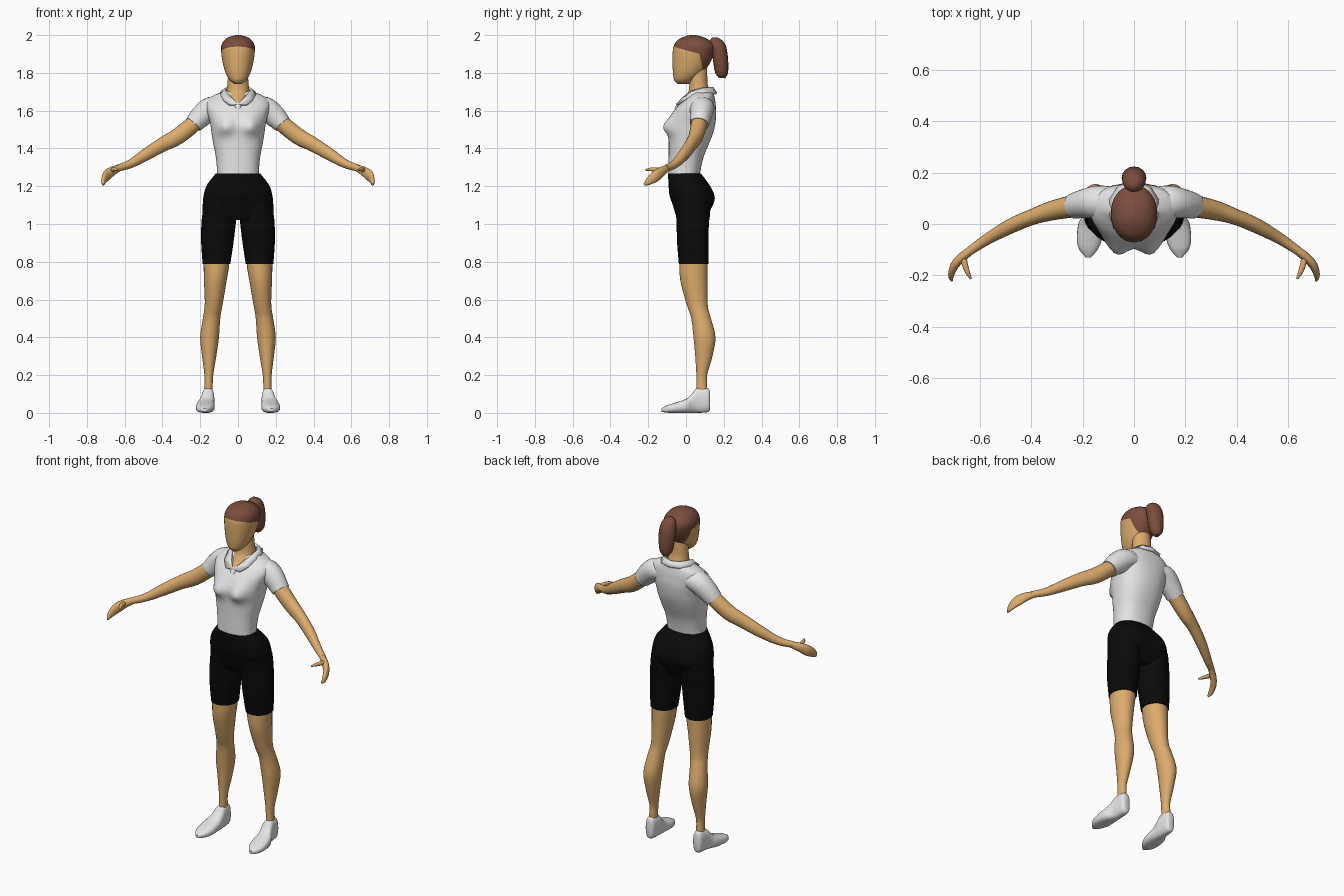
import bpy, bmesh, math
from mathutils import Vector


def material(name, rgb):
    m = bpy.data.materials.new(name)
    m.diffuse_color = (*rgb, 1)
    return m


SKIN = material("skin tan", (0.72, 0.41, 0.15))
HAIR = material("hair brown", (0.20, 0.075, 0.045))
WHITE = material("cloth white", (0.78, 0.78, 0.78))
BLACK = material("shorts black", (0.003, 0.003, 0.003))


def resample(keys, steps):
    """Smooth interpolation through the key sections."""
    out = []
    for i in range(len(keys) - 1):
        a, b, c, d = (keys[max(i - 1, 0)], keys[i], keys[i + 1], keys[min(i + 2, len(keys) - 1)])
        for s in range(steps):
            t = s / steps
            out.append([0.5 * (2 * q + (r - p) * t + (2 * p - 5 * q + 4 * r - w) * t * t
                               + (3 * q - p - 3 * r + w) * t ** 3)
                        for p, q, r, w in zip(a, b, c, d)])
    return out + [list(keys[-1])]


def finish(name, bm, mats, mirror=False, angle=50):
    bmesh.ops.recalc_face_normals(bm, faces=bm.faces[:])
    me = bpy.data.meshes.new(name)
    bm.to_mesh(me)
    bm.free()
    for m in mats:
        me.materials.append(m)
    ob = bpy.data.objects.new(name, me)
    bpy.context.collection.objects.link(ob)
    bpy.ops.object.select_all(action='DESELECT')
    ob.select_set(True)
    bpy.context.view_layer.objects.active = ob
    bpy.ops.object.shade_smooth_by_angle(angle=math.radians(angle))
    if mirror:
        ob.modifiers.new("mirror", 'MIRROR')
    return ob


def skin_rings(rings):
    bm = bmesh.new()
    vs = [[bm.verts.new(p) for p in r] for r in rings]
    n = len(vs[0])
    for a, b in zip(vs, vs[1:]):
        for i in range(n):
            j = (i + 1) % n
            bm.faces.new((a[i], a[j], b[j], b[i]))
    bm.faces.new(vs[0][::-1])
    bm.faces.new(vs[-1])
    return bm


def power(v, p):
    return math.copysign(abs(v) ** (2 / p), v)


def loft(keys, axis='z', p=2.0, n=28, steps=4):
    """Sections (position, min, max, min, max) stacked along z or y."""
    rings = []
    for h, a0, a1, b0, b1 in resample(keys, steps):
        ring = []
        for i in range(n):
            t = 2 * math.pi * i / n
            a = (a0 + a1) / 2 + (a1 - a0) / 2 * power(math.cos(t), p)
            b = (b0 + b1) / 2 + (b1 - b0) / 2 * power(math.sin(t), p)
            ring.append((a, b, h) if axis == 'z' else (a, h, b))
        rings.append(ring)
    return skin_rings(rings)


def tube(keys, n=20, steps=4):
    """Path sections (x, y, z, side radius, upright radius)."""
    ks = resample(keys, steps)
    pts = [Vector(k[:3]) for k in ks]
    rings = []
    for i, k in enumerate(ks):
        t = (pts[min(i + 1, len(pts) - 1)] - pts[max(i - 1, 0)]).normalized()
        u = t.cross(Vector((0, 0, 1))).normalized()
        v = u.cross(t)
        rings.append([pts[i] + u * k[3] * math.cos(a) + v * k[4] * math.sin(a)
                      for a in (2 * math.pi * j / n for j in range(n))])
    return skin_rings(rings)


def sym(keys):
    return [(z, -w, w, y0, y1) for z, w, y0, y1 in keys]


def bulge(bm, side, amount, x, z, sx, up, down):
    """Pair of soft rounded swellings on the front (-1) or back (+1)."""
    for v in bm.verts:
        if (v.co.y - 0.03) * side > 0:
            s = up if v.co.z > z else down
            v.co.y += side * amount * math.exp(-((abs(v.co.x) - x) / sx) ** 2 - ((v.co.z - z) / s) ** 2)


# Shirt body
shirt = loft(sym([
    (1.255, .112, -.093, .073), (1.30, .112, -.093, .08), (1.36, .118, -.092, .095),
    (1.42, .13, -.092, .12), (1.48, .14, -.092, .143), (1.53, .147, -.092, .155),
    (1.58, .16, -.075, .16), (1.62, .17, -.048, .158), (1.65, .165, -.018, .155),
    (1.675, .14, .01, .15), (1.695, .095, .02, .145), (1.705, .06, .03, .13)]), p=2.3, n=48)
bulge(shirt, -1, .036, .068, 1.51, .045, .055, .04)
finish("shirt_body", shirt, [WHITE])

# Sleeves
finish("sleeve", tube([
    (.08, .085, 1.615, .06, .05), (.14, .085, 1.612, .065, .062), (.19, .08, 1.575, .057, .06),
    (.235, .07, 1.528, .05, .049)], n=24), [WHITE], True)

# Collar: folded band round the neck with pointed front tips
inner = [(0, -.045, 1.632), (.035, -.012, 1.668), (.06, .03, 1.70), (.065, .08, 1.715),
         (.045, .125, 1.72), (0, .14, 1.72)]
outer = [(.045, -.05, 1.632), (.078, -.012, 1.655), (.092, .04, 1.682), (.092, .095, 1.692),
         (.06, .145, 1.692), (0, .16, 1.69)]
bm = bmesh.new()
rows = [[bm.verts.new(p) for p in row] for row in (inner, outer)]
for i in range(5):
    bm.faces.new((rows[0][i], rows[0][i + 1], rows[1][i + 1], rows[1][i]))
collar = finish("collar", bm, [WHITE], True)
sol = collar.modifiers.new("thickness", 'SOLIDIFY')
sol.thickness = .014
sol.offset = 0

# Button placket below the collar
finish("placket", loft([(1.612, -.012, .012, -.062, -.04), (1.632, -.018, .018, -.05, -.03),
                        (1.645, -.012, .012, -.038, -.02)], n=12), [WHITE])

# Shorts: hips and legs
hips = loft(sym([
    (1.268, .117, -.095, .078), (1.24, .14, -.094, .10), (1.20, .168, -.092, .125),
    (1.15, .182, -.087, .135), (1.10, .187, -.07, .135), (1.05, .188, -.055, .118),
    (1.02, .17, -.04, .10)]), p=2.2, n=48)
bulge(hips, 1, .024, .08, 1.14, .06, .06, .05)
finish("shorts_hips", hips, [BLACK])
finish("shorts_leg", loft([
    (1.12, .02, .182, -.06, .125), (1.05, .008, .189, -.053, .127), (1.0, .012, .194, -.05, .121),
    (.90, .024, .195, -.047, .12), (.788, .041, .187, -.038, .12)], p=2.1), [BLACK], True)

# Legs
finish("leg", loft([
    (.83, .046, .183, -.036, .115), (.78, .047, .182, -.035, .115), (.70, .06, .180, -.03, .114),
    (.60, .077, .176, -.004, .114), (.55, .086, .178, .012, .118), (.50, .094, .186, .028, .132),
    (.40, .101, .200, .04, .156), (.30, .115, .190, .049, .14), (.20, .131, .178, .055, .112),
    (.14, .134, .178, .055, .112), (.10, .134, .178, .055, .112)]), [SKIN], True)

# Shoes
finish("shoe", loft([
    (.127, .14, .175, .02, .11), (.115, .13, .185, .004, .13), (.06, .125, .192, 0, .132),
    (.03, .125, .202, 0, .10), (0, .124, .217, 0, .074), (-.06, .126, .223, 0, .053),
    (-.10, .142, .213, .001, .04), (-.13, .168, .188, .006, .024)], axis='y', p=2.6, n=20),
    [WHITE], True)

# Arms, hands and thumbs
finish("arm", tube([
    (.18, .08, 1.58, .04, .04), (.235, .07, 1.53, .043, .044), (.32, .052, 1.463, .038, .044),
    (.395, .028, 1.423, .031, .039), (.48, -.008, 1.372, .029, .033),
    (.57, -.058, 1.318, .022, .023), (.64, -.105, 1.295, .017, .018)]), [SKIN], True)
finish("hand", tube([
    (.625, -.095, 1.298, .016, .017), (.665, -.125, 1.28, .018, .025), (.695, -.155, 1.257, .017, .03),
    (.709, -.185, 1.235, .014, .024), (.713, -.207, 1.218, .010, .015),
    (.71, -.222, 1.209, .004, .005)], n=16), [SKIN], True)
finish("thumb", tube([
    (.665, -.12, 1.285, .012, .012), (.66, -.155, 1.288, .012, .012),
    (.648, -.19, 1.289, .009, .009), (.635, -.214, 1.286, .004, .004)], n=12), [SKIN], True)

# Neck, running down into the open collar
finish("neck", loft(sym([
    (1.62, .012, -.046, .06), (1.645, .033, -.037, .09), (1.67, .05, -.012, .11),
    (1.70, .06, .012, .125), (1.74, .056, .018, .115), (1.80, .052, .015, .112),
    (1.85, .05, .01, .11)])), [SKIN])

# Head, with the hairline cut in along two planes
head = loft(sym([
    (1.742, .02, -.045, .02), (1.762, .045, -.063, .045), (1.80, .066, -.069, .09),
    (1.85, .08, -.071, .126), (1.90, .088, -.071, .147), (1.94, .089, -.066, .15),
    (1.97, .075, -.048, .128), (1.99, .048, -.015, .09), (2.0, .012, .02, .05)]), p=2.1, n=36)
cuts = [(Vector((0, -.07, 1.94)), Vector((0, .28, 1)).normalized()),
        (Vector((0, .07, 1.90)), Vector((0, 1, .25)).normalized())]
for co, no in cuts:
    bmesh.ops.bisect_plane(head, geom=head.verts[:] + head.edges[:] + head.faces[:],
                           plane_co=co, plane_no=no, dist=1e-5)
for f in head.faces:
    c = f.calc_center_median()
    f.material_index = int(any((c - co).dot(no) > 0 for co, no in cuts))
finish("head_and_hair", head, [SKIN, HAIR])

# Ponytail and its knot
finish("ponytail", loft(sym([
    (1.988, .012, .14, .165), (1.97, .034, .125, .195), (1.94, .045, .125, .212),
    (1.90, .048, .138, .22), (1.85, .046, .145, .224), (1.80, .036, .155, .222),
    (1.772, .015, .175, .208)]), n=16), [HAIR])
finish("hair_knot", loft([(.10, -.03, .03, 1.91, 1.975), (.14, -.026, .026, 1.915, 1.97),
                          (.17, -.035, .035, 1.90, 1.975)], axis='y', n=16), [HAIR])
